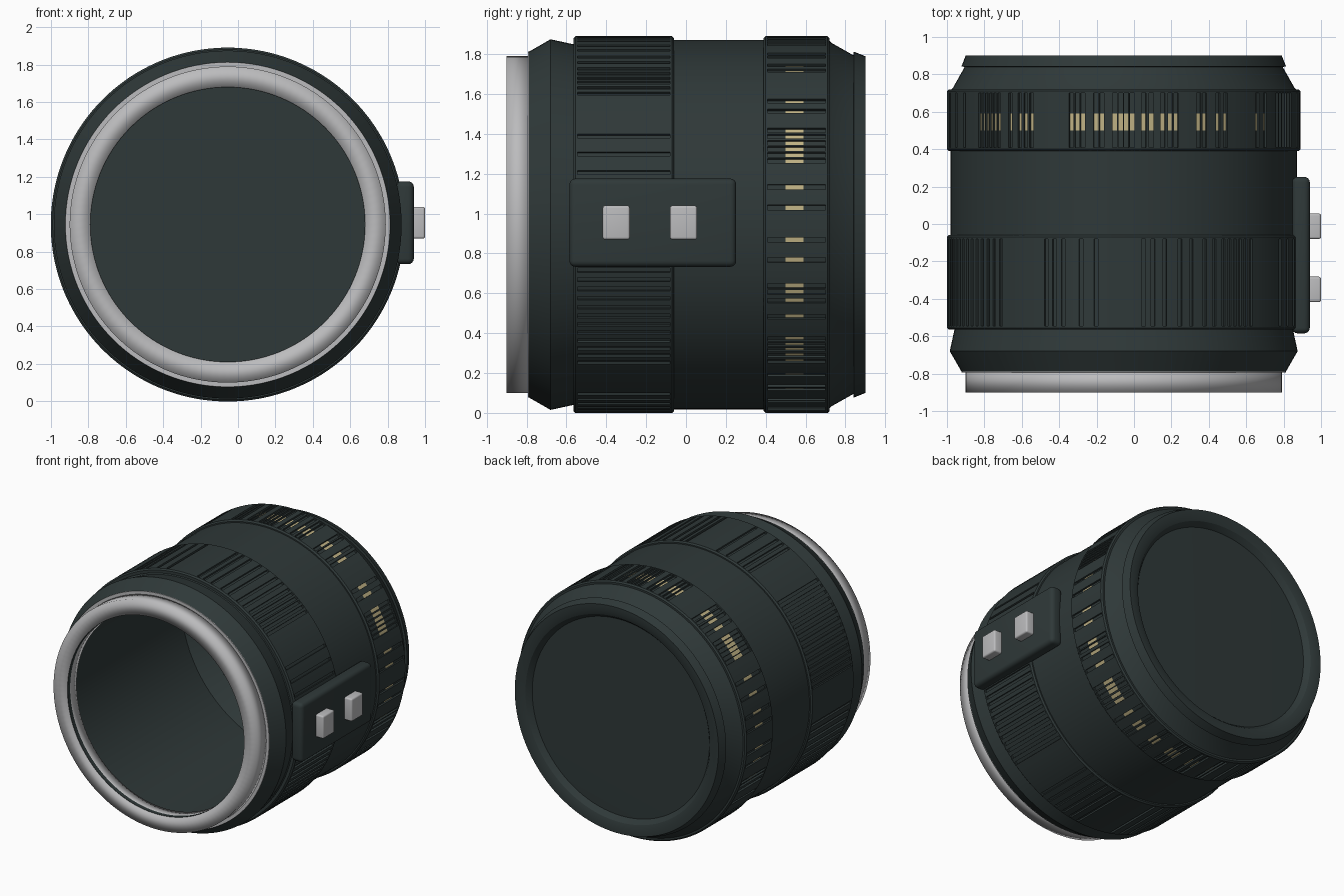
import bpy, bmesh, math
from mathutils import Vector

if "Cube" in bpy.data.objects:
    bpy.data.objects.remove(bpy.data.objects["Cube"])

CX, CZ = -0.055, 0.945          # barrel axis, running along y


def material(name, rgb):
    m = bpy.data.materials.new(name)
    m.diffuse_color = (*rgb, 1)
    m.use_nodes = True
    m.node_tree.nodes["Principled BSDF"].inputs["Base Color"].default_value = m.diffuse_color
    return m


DARK = material("dark_barrel", (0.028, 0.040, 0.040))
SILVER = material("silver_metal", (0.50, 0.50, 0.51))
GOLD = material("gold_marks", (0.52, 0.44, 0.23))


def finish(name, bm, mats, angle=30):
    me = bpy.data.meshes.new(name)
    bm.to_mesh(me)
    bm.free()
    ob = bpy.data.objects.new(name, me)
    bpy.context.collection.objects.link(ob)
    for m in mats:
        me.materials.append(m)
    bpy.ops.object.select_all(action='DESELECT')
    ob.select_set(True)
    bpy.context.view_layer.objects.active = ob
    bpy.ops.object.shade_smooth_by_angle(angle=math.radians(angle))
    return ob


def revolve(profile, angles, closed=True):
    """Spin (radius, y) points round the barrel axis; returns bmesh and face grid."""
    bm = bmesh.new()
    cols = [[bm.verts.new((CX + r * math.cos(a), y, CZ + r * math.sin(a)))
             for r, y in profile] for a in angles]
    n, k = len(cols), len(profile)
    grid = [[bm.faces.new((cols[i][j], cols[(i + 1) % n][j],
                           cols[(i + 1) % n][(j + 1) % k], cols[i][(j + 1) % k]))
             for j in range(k if closed else k - 1)] for i in range(n)]
    return bm, grid


def lathe(name, profile, mat, closed=True, angle=30):
    angles = [2 * math.pi * i / 128 for i in range(128)]
    bm, _ = revolve(profile, angles, closed)
    bmesh.ops.remove_doubles(bm, verts=bm.verts, dist=1e-5)
    bmesh.ops.recalc_face_normals(bm, faces=bm.faces)
    return finish(name, bm, [mat], angle)


def grip_ring(name, y0, y1, centres, width, depth, marks=None):
    """Bevelled ring with lengthwise grooves; marks = (y start, y end) of gold floors."""
    R = 0.946
    a, b = y0 + 0.02, y1 - 0.02
    ys = [a] + (list(marks) if marks else []) + [b]
    profile = ([(0.915, y0), (0.936, y0), (R, y0 + 0.01)] + [(R, y) for y in ys]
               + [(R, y1 - 0.01), (0.936, y1), (0.915, y1)])
    # Angular divisions: one column per groove, even steps over the lands
    centres = sorted(c % 360 for c in centres)
    angles, groove_cols = [], []
    for i, c in enumerate(centres):
        nxt = centres[i + 1] if i + 1 < len(centres) else centres[0] + 360
        groove_cols.append(len(angles))
        angles.append(c - width / 2)
        s, e = c + width / 2, nxt - width / 2
        steps = max(1, math.ceil((e - s) / 3))
        angles += [s + (e - s) * t / steps for t in range(steps)]
    bm, grid = revolve(profile, [math.radians(x) for x in angles])
    floors = [grid[i][3 + j] for i in groove_cols for j in range(len(ys) - 1)]
    bmesh.ops.recalc_face_normals(bm, faces=bm.faces)
    # Sink the groove floors towards the axis
    bmesh.ops.inset_region(bm, faces=floors, thickness=0, depth=0)
    for v in {v for f in floors for v in f.verts}:
        d = Vector((v.co.x - CX, 0, v.co.z - CZ)).normalized()
        v.co -= d * depth
    if marks:
        for i in groove_cols:
            grid[i][4].material_index = 1
    bm.normal_update()
    return finish(name, bm, [DARK, GOLD])


def box(name, lo, hi, bevel, mat):
    bm = bmesh.new()
    bmesh.ops.create_cube(bm, size=1)
    for v in bm.verts:
        v.co = Vector([(l + h) / 2 + c * (h - l) for l, h, c in zip(lo, hi, v.co)])
    bmesh.ops.bevel(bm, geom=bm.edges[:], offset=bevel, segments=4,
                    profile=0.5, affect='EDGES')
    return finish(name, bm, [mat], 35)


# Hollow barrel: inner wall, bore, outer shell, front lip and recessed glass
lathe("barrel", [
    (0, 0.80), (0.80, 0.80), (0.905, 0.70), (0.905, -0.70), (0.85, -0.76),
    (0.74, -0.78), (0.733, -0.893), (0.78, -0.893), (0.78, -0.785),
    (0.868, -0.788), (0.93, -0.68), (0.905, -0.565), (0.927, -0.54),
    (0.927, 0.715), (0.912, 0.73), (0.85, 0.84), (0.868, 0.842),
    (0.845, 0.90), (0.80, 0.90), (0.765, 0.888), (0.745, 0.865),
    (0.735, 0.85), (0, 0.86)], DARK, closed=False)

# Metal mount with a thin flange behind it
lathe("mount_ring", [(0.735, -0.90), (0.845, -0.90), (0.845, -0.785),
                     (0.735, -0.785)], SILVER, angle=120)
lathe("mount_flange", [(0.84, -0.793), (0.868, -0.793), (0.868, -0.786),
                       (0.84, -0.786)], SILVER)

# Zoom ring with irregular grooves
zoom = [16, 22, 28, 44, 46.5, 49, 51, 53.3, 55.7, 59.3, 62.8, 67.6, 71.5, 76.6,
        80.5, 83.5, 99, 104, 110, 113, 116]
zoom += list(range(134, 174, 3)) + list(range(190, 226, 4))
zoom += list(range(238, 262, 5)) + list(range(276, 300, 4))
zoom += list(range(313, 349, 3))
grip_ring("zoom_ring", -0.565, -0.06, zoom, 1.3, 0.013)

# Focus ring with gold marks in its grooves
focus = [5.2, 11.5, 19.8, 21.8, 23.8, 25.8, 27.9, 30, 37, 41, 54.9, 57.8, 62.8,
         64.9, 72.8, 74.7, 77.3, 81, 83.5, 87.2, 89.1, 91, 92.9, 97.1, 99, 103.4,
         105.3, 107.2, 121.4, 123.6, 126, 129.8, 134.8, 136.7, 138.6, 140.5, 142.4,
         144.3, 154, 161, 169, 175, 185, 191, 199, 201, 204, 211]
focus += [-4.6, -10.8, -19, -21, -23.8, -29.3, -37.4, -39.6, -41.6, -44, -46.5,
          -53, -58.7, -61, -68, -70, -77, -79, -81, -88, -91, -99, -101, -108,
          -115, -117, -124, -132, -134.5, -137, -140]
grip_ring("focus_ring", 0.39, 0.72, focus, 1.5, 0.013, (0.50, 0.59))

# Side switch panel with two sliders
box("switch_panel", (0.845, -0.585, 0.733), (0.94, 0.252, 1.176), 0.03, DARK)
for i, y in enumerate((-0.35, -0.012)):
    box(f"switch_{i + 1}", (0.92, y - 0.068, 0.87), (1.0, y + 0.068, 1.04),
        0.012, SILVER)
